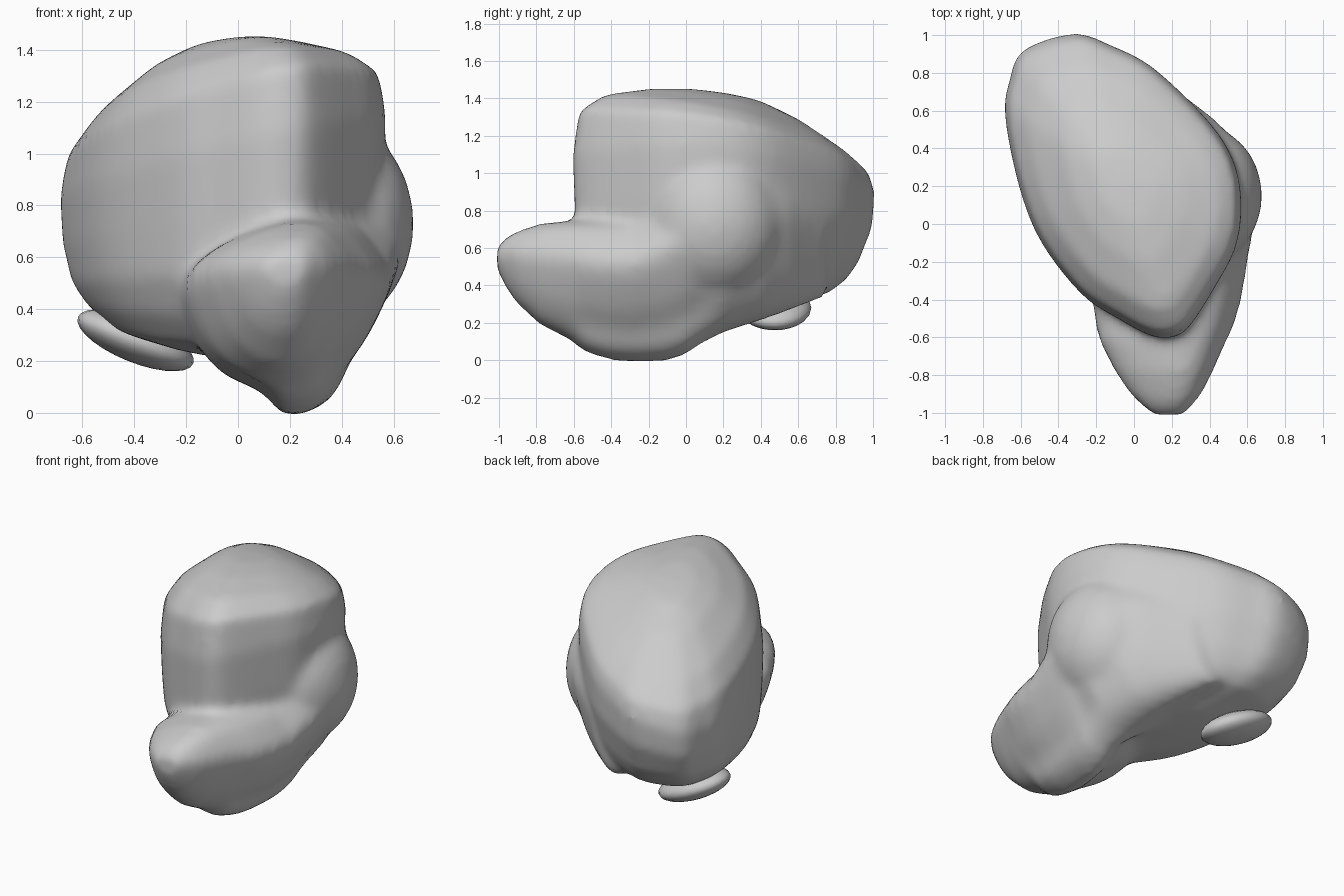
import bpy, bmesh
from math import radians
from mathutils import Matrix, Vector

if "Cube" in bpy.data.objects:
    bpy.data.objects.remove(bpy.data.objects["Cube"])


def smooth_loop(pts, steps=4):
    """Closed Catmull-Rom curve through 2D points."""
    n, out = len(pts), []
    for i in range(n):
        p0, p1, p2, p3 = (Vector(pts[(i + k) % n]) for k in (-1, 0, 1, 2))
        for s in range(steps):
            t = s / steps
            out.append(0.5 * (2 * p1 + (p2 - p0) * t
                              + (2 * p0 - 5 * p1 + 4 * p2 - p3) * t ** 2
                              + (3 * p1 - p0 - 3 * p2 + p3) * t ** 3))
    return out


def loft(bm, rings):
    """Closed skin over rings with equal point counts."""
    vr = [[bm.verts.new(p) for p in r] for r in rings]
    n = len(vr[0])
    for a, b in zip(vr, vr[1:]):
        for i in range(n):
            j = (i + 1) % n
            bm.faces.new((a[i], a[j], b[j], b[i]))
    bm.faces.new(vr[0][::-1])
    bm.faces.new(vr[-1])


def ellipsoid(bm, loc, radii, tilt=0):
    m = (Matrix.Translation(loc) @ Matrix.Rotation(radians(tilt), 4, 'Y')
         @ Matrix.Diagonal((*radii, 1)))
    bmesh.ops.create_uvsphere(bm, u_segments=24, v_segments=14, radius=1, matrix=m)


def finish(bm, name):
    bmesh.ops.recalc_face_normals(bm, faces=bm.faces)
    me = bpy.data.meshes.new(name)
    bm.to_mesh(me)
    bm.free()
    me.polygons.foreach_set("use_smooth", [True] * len(me.polygons))
    ob = bpy.data.objects.new(name, me)
    bpy.context.collection.objects.link(ob)
    return ob


bm = bmesh.new()

# Main mass: plan outline scaled through tilted levels
plan = smooth_loop([
    (-0.32, 1.01), (-0.59, 0.92), (-0.66, 0.76), (-0.685, 0.58), (-0.61, 0.2), (-0.49, -0.1),
    (-0.27, -0.38), (-0.07, -0.51), (0.08, -0.59), (0.19, -0.605), (0.29, -0.55),
    (0.45, -0.3), (0.54, -0.12), (0.57, 0.1), (0.53, 0.33), (0.39, 0.55), (0.1, 0.83),
    (-0.13, 0.95)])
cx, cy = -0.04, 0.2
# scale, height, slope in x, slope in y, shift in y
levels = [
    (0.02, 0.23, 0, 0, 0), (0.35, 0.24, -0.03, 0.12, 0), (0.7, 0.305, 0, 0.1, 0),
    (0.84, 0.4, 0, 0.05, -0.02), (0.93, 0.54, 0.06, 0, -0.03), (0.985, 0.76, 0.16, 0, 0),
    (1.0, 1.0, 0.23, -0.05, 0), (0.96, 1.17, 0.2, -0.15, 0), (0.8, 1.27, 0.16, -0.18, 0),
    (0.5, 1.37, 0.11, -0.17, 0), (0.25, 1.42, 0.06, -0.15, 0), (0.02, 1.43, 0, -0.1, 0)]
loft(bm, [[(cx + s * (p.x - cx), cy + s * (p.y - cy) + dy,
            z + tx * s * (p.x - cx) + ty * s * (p.y - cy)) for p in plan]
          for s, z, tx, ty, dy in levels])

# Front lobe with keel: sections fitted to boxes along y, rounder at the ends
upper = [(-1, 0.35), (-0.65, 0.7), (-0.05, 0.95), (0.35, 1), (0.65, 0.92), (0.85, 0.7),
         (1, 0.35)]
keel = smooth_loop(upper + [(0.78, -0.2), (0.55, -0.55), (0.37, -0.87), (0.02, -1),
                            (-0.22, -0.77), (-0.6, -0.57), (-0.87, -0.2)])
nose = smooth_loop(upper + [(0.84, -0.2), (0.63, -0.6), (0.35, -0.9), (0, -1),
                            (-0.35, -0.9), (-0.65, -0.65), (-0.88, -0.2)])
# y, x min, x max, z min, z max
boxes = [
    (-1.01, 0.1, 0.27, 0.48, 0.61), (-0.96, 0.04, 0.31, 0.38, 0.66),
    (-0.9, -0.02, 0.36, 0.3, 0.69), (-0.78, -0.1, 0.42, 0.19, 0.73),
    (-0.62, -0.18, 0.49, 0.11, 0.745), (-0.54, -0.2, 0.53, 0.04, 0.745),
    (-0.4, -0.22, 0.57, 0.0, 0.75), (-0.28, -0.23, 0.59, -0.01, 0.76),
    (-0.1, -0.22, 0.62, -0.005, 0.87), (0.0, -0.2, 0.64, 0.03, 0.95),
    (0.07, -0.2, 0.65, 0.08, 1.0), (0.2, -0.2, 0.65, 0.15, 1.06),
    (0.42, -0.2, 0.56, 0.22, 1.06), (0.56, -0.2, 0.42, 0.27, 1.0), (0.75, -0.2, 0.17, 0.34, 0.9)]
loft(bm, [[((x0 + x1) / 2 + p.x * (x1 - x0) / 2, y, (z0 + z1) / 2 + p.y * (z1 - z0) / 2)
           for p in (nose if abs(y + 0.25) > 0.32 else keel)] for y, x0, x1, z0, z1 in boxes])

# Right flank bulge
ellipsoid(bm, (0.36, 0.15, 0.73), (0.32, 0.37, 0.4))

# Fuse the masses into one soft skin
body = finish(bm, "body")
rm = body.modifiers.new("fuse", 'REMESH')
rm.mode = 'VOXEL'
rm.voxel_size = 0.028
rm.use_smooth_shade = True
sm = body.modifiers.new("soften", 'SMOOTH')
sm.factor = 0.5
sm.iterations = 10

# Small pad under the back left
bm = bmesh.new()
ellipsoid(bm, (-0.395, 0.475, 0.28), (0.24, 0.195, 0.085), 22)
finish(bm, "rear_pad")
